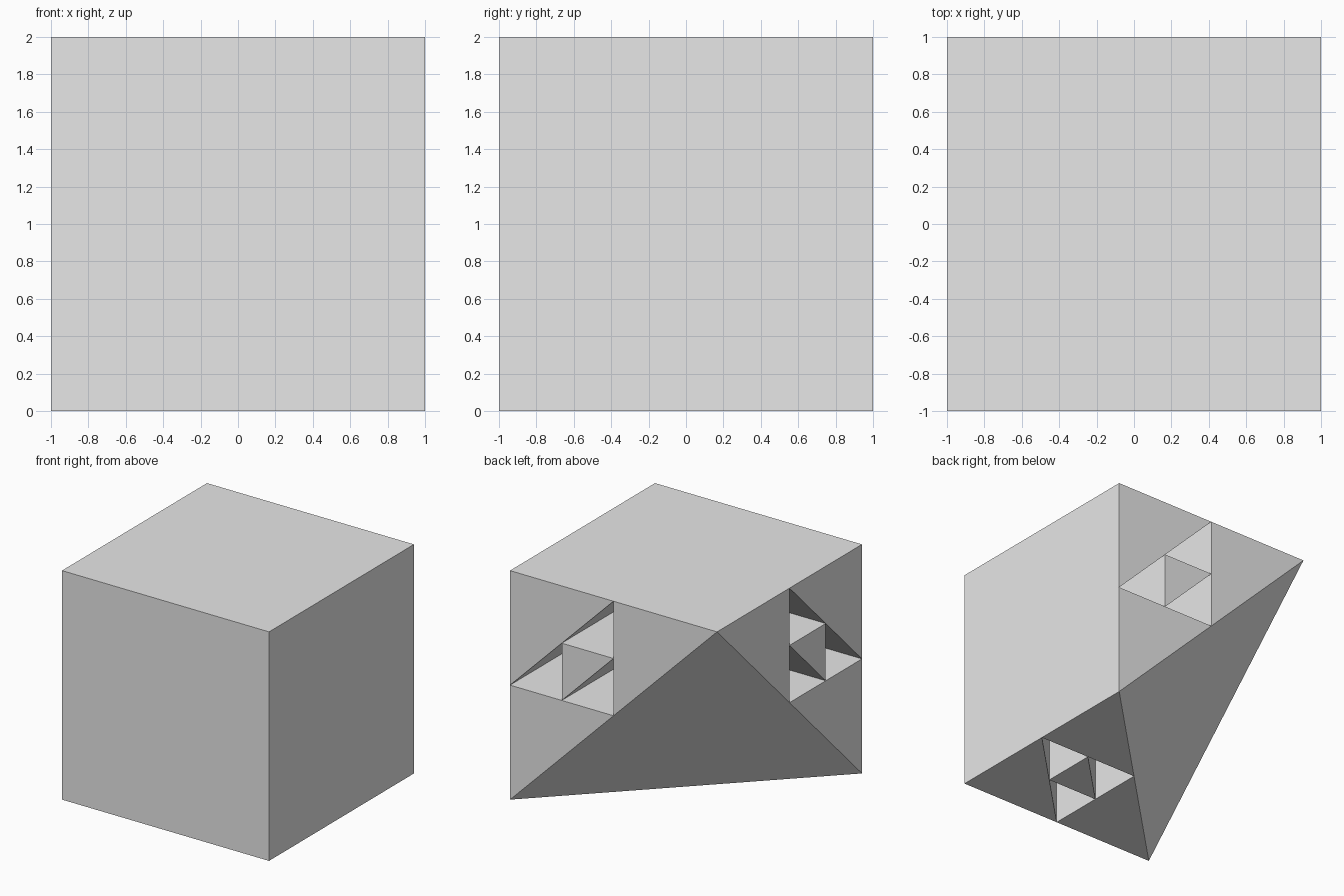
import bpy
import bmesh
from mathutils import Vector

if "Cube" in bpy.data.objects:
    bpy.data.objects.remove(bpy.data.objects["Cube"], do_unlink=True)

SIZE = 2.0
PIT_DEPTH = 1.0

grey = bpy.data.materials.new("plain_grey")
grey.use_nodes = True
grey.diffuse_color = (0.8, 0.8, 0.8, 1)
grey.node_tree.nodes["Principled BSDF"].inputs["Base Color"].default_value = (0.8, 0.8, 0.8, 1)

bm = bmesh.new()


def place(p):
    """Distances from the uncut corner to model space."""
    return Vector((1 - p[0], p[1] - 1, SIZE - p[2]))


def turn(p, times):
    """Cycle the axes, a third of a turn about the cube's diagonal."""
    return (p[-times % 3], p[(1 - times) % 3], p[(2 - times) % 3])


def add_face(points, outward, times=0):
    """Add a face whose normal agrees with the outward direction."""
    pts = [place(turn(p, times)) for p in points]
    out = place(turn(outward, times)) - place((0, 0, 0))
    normal = (pts[1] - pts[0]).cross(pts[2] - pts[0])
    if normal.dot(out) < 0:
        pts.reverse()
    bm.faces.new([bm.verts.new(p) for p in pts])


def split(tri):
    """Three corner triangles and the middle triangle."""
    a, b, c = [Vector(p) for p in tri]
    ab, bc, ca = (a + b) / 2, (b + c) / 2, (c + a) / 2
    return [(a, ab, ca), (b, bc, ab), (c, ca, bc)], (ab, bc, ca)


def at_depth(p, depth):
    return (p[0], SIZE - depth, p[1])


def add_pit(tri, times):
    """Triangular shaft sunk straight into the face."""
    centre = sum(tri, Vector((0, 0))) / 3
    for p, q in zip(tri, tri[1:] + tri[:1]):
        inward = centre - (p + q) / 2
        edge = (q - p).normalized()
        inward -= edge * inward.dot(edge)
        add_face([at_depth(p, 0), at_depth(q, 0), at_depth(q, PIT_DEPTH), at_depth(p, PIT_DEPTH)],
                 (inward.x, 0, inward.y), times)
    add_face([at_depth(p, PIT_DEPTH) for p in tri], (0, 1, 0), times)


for k in range(3):
    # Whole square side
    add_face([(0, 0, 0), (SIZE, 0, 0), (SIZE, 0, SIZE), (0, 0, SIZE)], (0, -1, 0), k)
    # Half side with a middle triangle that is pitted around a flush centre
    corners, hole = split([(0, 0), (SIZE, 0), (0, SIZE)])
    pits, centre = split(hole)
    for tri in corners + [centre]:
        add_face([at_depth(p, 0) for p in tri], (0, 1, 0), k)
    for tri in pits:
        add_pit(tri, k)

# Slanted cut across the missing corner
add_face([(SIZE, SIZE, 0), (0, SIZE, SIZE), (SIZE, 0, SIZE)], (1, 1, 1))

bmesh.ops.remove_doubles(bm, verts=bm.verts[:], dist=0.0001)
mesh = bpy.data.meshes.new("cut_cube")
bm.to_mesh(mesh)
bm.free()
mesh.materials.append(grey)
cube = bpy.data.objects.new("cut_cube", mesh)
bpy.context.collection.objects.link(cube)
